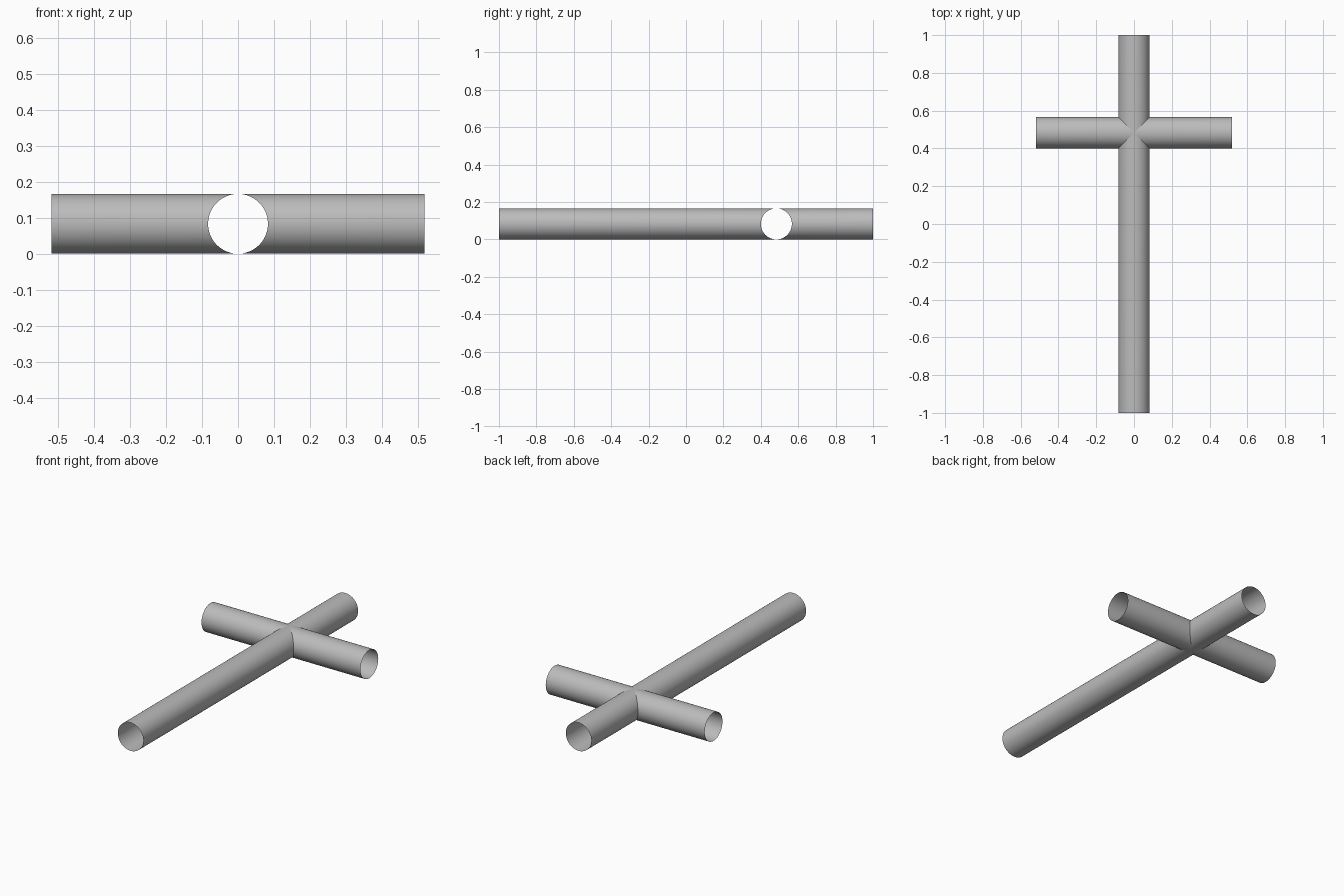
import bpy, bmesh
from math import sin, cos, tau
from mathutils import Vector

if "Cube" in bpy.data.objects:
    bpy.data.objects.remove(bpy.data.objects["Cube"])

RADIUS = 0.083
SEGMENTS = 64
CENTRE = Vector((0, 0.483, RADIUS))

grey = bpy.data.materials.new("plain grey")
grey.use_nodes = True
colour = (0.5, 0.5, 0.5, 1)
grey.diffuse_color = colour
grey.node_tree.nodes["Principled BSDF"].inputs["Base Color"].default_value = colour


def pipe_arm(name, direction, length):
    """Open thin pipe whose inner end is mitred to meet its neighbours."""
    along = Vector(direction)
    up = Vector((0, 0, 1))
    side = up.cross(along)
    bm = bmesh.new()
    inner, outer = [], []
    for i in range(SEGMENTS):
        a = tau * i / SEGMENTS
        across = RADIUS * cos(a)
        rim = CENTRE + side * across + up * RADIUS * sin(a)
        inner.append(bm.verts.new(rim + along * abs(across)))
        outer.append(bm.verts.new(rim + along * length))
    for i in range(SEGMENTS):
        j = (i + 1) % SEGMENTS
        bm.faces.new((inner[i], inner[j], outer[j], outer[i]))
    # weld the points where the mitre touches the axis
    bmesh.ops.remove_doubles(bm, verts=bm.verts, dist=1e-5)
    bm.normal_update()
    mesh = bpy.data.meshes.new(name)
    bm.to_mesh(mesh)
    bm.free()
    mesh.materials.append(grey)
    for face in mesh.polygons:
        face.use_smooth = True
    obj = bpy.data.objects.new(name, mesh)
    bpy.context.collection.objects.link(obj)


# Long pipe along y, crossed by a shorter pipe along x
pipe_arm("long_front_arm", (0, -1, 0), 1 + CENTRE.y)
pipe_arm("short_back_arm", (0, 1, 0), 1 - CENTRE.y)
pipe_arm("left_arm", (1, 0, 0), 0.518)
pipe_arm("right_arm", (-1, 0, 0), 0.518)
